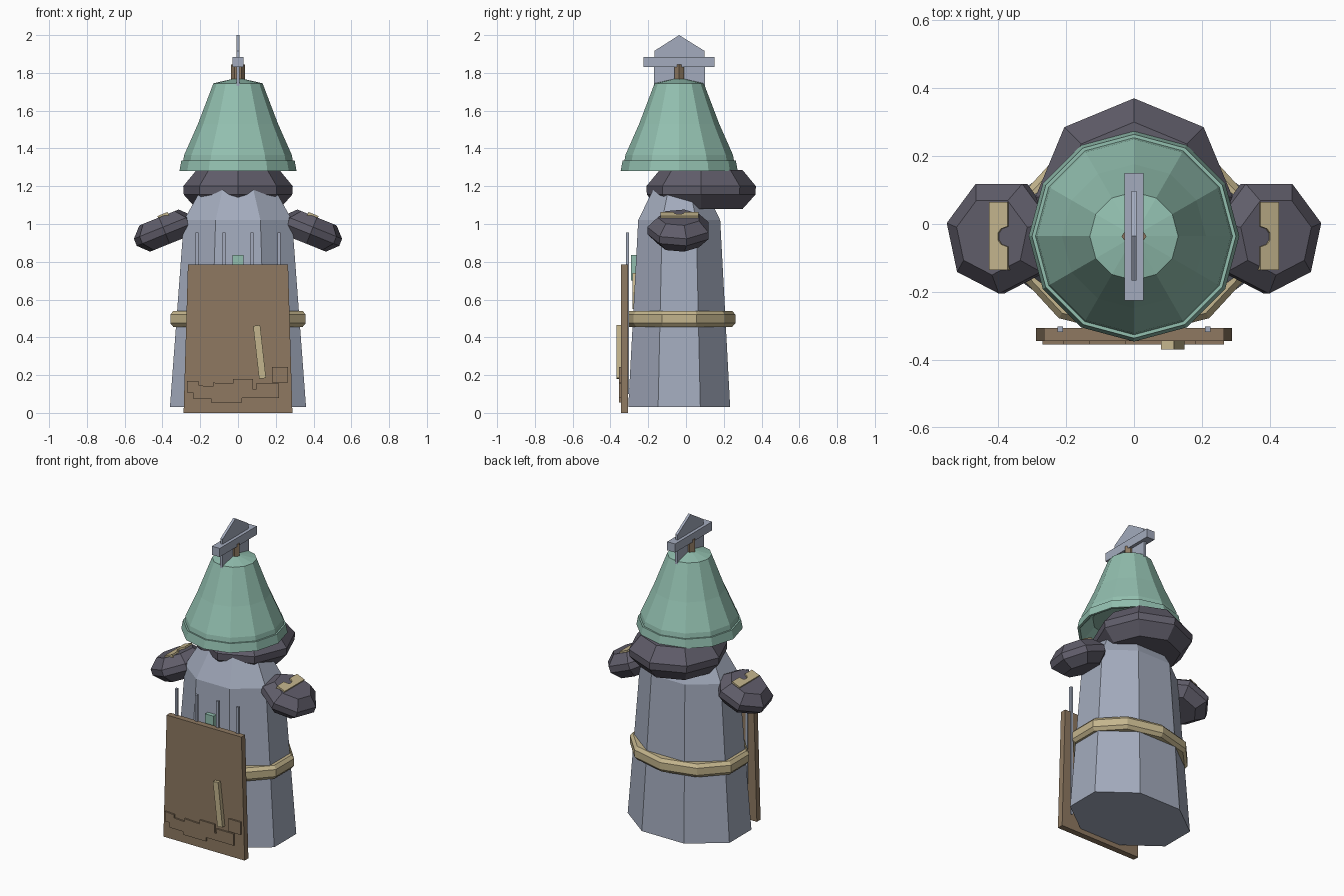
import bpy, bmesh, math
from mathutils import Matrix, Vector

if "Cube" in bpy.data.objects:
    bpy.data.objects.remove(bpy.data.objects["Cube"])


def srgb(r, g, b):
    conv = lambda c: c / 12.92 if c <= 0.04045 else ((c + 0.055) / 1.055) ** 2.4
    return [conv(v / 255) for v in (r, g, b)] + [1.0]


def material(name, *rgb):
    m = bpy.data.materials.new(name)
    m.diffuse_color = srgb(*rgb)
    m.use_nodes = True
    m.node_tree.nodes["Principled BSDF"].inputs["Base Color"].default_value = m.diffuse_color
    return m


STONE = material("stone_grey", 163, 171, 189)
WOOD = material("wood_brown", 142, 121, 97)
TAN = material("tan", 196, 181, 141)
GREEN = material("roof_green", 146, 191, 175)
DARK = material("dark_grey", 96, 93, 106)
CY = -0.036  # depth of the tower axis


def finish(name, bm, mat):
    bmesh.ops.recalc_face_normals(bm, faces=bm.faces)
    mesh = bpy.data.meshes.new(name)
    bm.to_mesh(mesh)
    bm.free()
    mesh.materials.append(mat)
    ob = bpy.data.objects.new(name, mesh)
    bpy.context.collection.objects.link(ob)
    return ob


def lathe(name, rings, n, start, mat, matrix=Matrix(), closed=False):
    """Stack n-sided rings (z, rx, ry) and skin them."""
    bm = bmesh.new()
    loops = []
    for z, rx, ry in rings:
        angles = [math.radians(start) + math.tau * i / n for i in range(n)]
        loops.append([bm.verts.new((rx * math.cos(a), ry * math.sin(a), z)) for a in angles])
    pairs = list(zip(loops, loops[1:]))
    if closed:
        pairs.append((loops[-1], loops[0]))
    else:
        bm.faces.new(loops[0])
        bm.faces.new(loops[-1])
    for a, b in pairs:
        for i in range(n):
            j = (i + 1) % n
            bm.faces.new((a[i], a[j], b[j], b[i]))
    bm.transform(matrix)
    return finish(name, bm, mat)


def prism(name, pts, depth, mat, matrix):
    """Extrude a 2D outline along local z from 0 to depth."""
    bm = bmesh.new()
    face = bm.faces.new([bm.verts.new((x, y, 0)) for x, y in pts])
    ext = bmesh.ops.extrude_face_region(bm, geom=[face])
    moved = [v for v in ext["geom"] if isinstance(v, bmesh.types.BMVert)]
    bmesh.ops.translate(bm, verts=moved, vec=(0, 0, depth))
    bm.transform(matrix)
    return finish(name, bm, mat)


def box(name, lo, hi, mat):
    pts = [(lo[0], lo[1]), (hi[0], lo[1]), (hi[0], hi[1]), (lo[0], hi[1])]
    return prism(name, pts, hi[2] - lo[2], mat, Matrix.Translation((0, 0, lo[2])))


def front_panel(name, pts, y_back, depth, mat):
    """Outline in x,z extruded towards the front."""
    m = Matrix.Translation((0, y_back, 0)) @ Matrix.Rotation(math.pi / 2, 4, "X")
    return prism(name, pts, depth, mat, m)


axis = Matrix.Translation((0, CY, 0))

# Tower body and belt
lathe("tower_body", [(0.03, 0.39, 0.292), (1.02, 0.31, 0.235), (1.22, 0.19, 0.13)],
      8, 22.5, STONE, axis)
lathe("belt", [(0.455, 0.25, 0.2), (0.455, 0.36, 0.28), (0.475, 0.377, 0.298),
               (0.52, 0.377, 0.298), (0.54, 0.36, 0.28), (0.54, 0.25, 0.2)],
      10, 90, TAN, axis, closed=True)

# Dark hood under the roof
lathe("hood", [(1.08, 0.22, 0.22), (1.155, 0.287, 0.287), (1.2, 0.29, 0.29), (1.285, 0.22, 0.22)],
      8, 90, DARK, Matrix.Translation((0, 0.08, 0)))

# Conical roof with rim and hollow underside
lathe("roof", [(z, r, r) for z, r in ((1.36, 0.22), (1.28, 0.295), (1.28, 0.31), (1.335, 0.3),
                                      (1.335, 0.29), (1.365, 0.285), (1.53, 0.212),
                                      (1.745, 0.13), (1.77, 0.02))],
      12, 90, GREEN, axis)

# Roof ornament
lathe("ornament_post", [(1.72, 0.037, 0.03), (1.845, 0.037, 0.03)], 6, 0, WOOD, axis)
box("ornament_plate", (-0.008, -0.17, 1.73), (0.008, 0.1, 1.84), STONE)
box("ornament_bar", (-0.028, -0.225, 1.83), (0.028, 0.15, 1.885), STONE)
side = Matrix(((0, 0, 1, -0.008), (1, 0, 0, 0), (0, 1, 0, 0), (0, 0, 0, 1)))
prism("ornament_gable", [(-0.167, 1.88), (0.097, 1.88), (0.097, 1.917), (-0.036, 2.0),
                         (-0.167, 1.917)], 0.016, STONE, side)

# Hands with a notched strap on top
notch = [(-0.028 + 0.032 * math.sin(math.radians(a)), -0.002 + 0.03 * math.cos(math.radians(a)))
         for a in (180, 140, 110, 70, 40, 0)]
strap = [(0.03, 0.1), (-0.028, 0.1)] + notch[::-1] + [(-0.028, -0.1), (0.03, -0.1)]
for s, label in ((1, "right"), (-1, "left")):
    place = (Matrix.Scale(s, 4, Vector((1, 0, 0))) @ Matrix.Translation((0.39, -0.035, 0.965))
             @ Matrix.Rotation(math.radians(22), 4, "Y"))
    lathe("hand_" + label, [(-0.075, 0.115, 0.115), (-0.02, 0.17, 0.17), (0.02, 0.17, 0.17),
                            (0.075, 0.115, 0.115)], 7, -90, DARK, place)
    prism("hand_strap_" + label, strap, 0.03, TAN, place @ Matrix.Translation((-0.025, 0, 0.055)))

# Front board with bars behind it
front_panel("front_board", [(-0.288, 0), (0.288, 0), (0.265, 0.785), (-0.265, 0.785)],
            -0.306, 0.038, WOOD)
for i, x in enumerate((-0.217, -0.075, 0.075, 0.217)):
    box(f"gate_bar_{i}", (x - 0.008, -0.318, 0.1), (x + 0.008, -0.302, 0.955), STONE)

# Raised planks and tan handle on the board
outline = [(-0.27, 0.17), (-0.206, 0.165), (-0.206, 0.145), (-0.132, 0.14), (-0.132, 0.16),
           (-0.026, 0.155), (-0.026, 0.18), (0.08, 0.18), (0.08, 0.125), (0.095, 0.125),
           (0.095, 0.155), (0.217, 0.155), (0.217, 0.08), (0.02, 0.08), (0.02, 0.055),
           (-0.143, 0.055), (-0.143, 0.075), (-0.238, 0.075), (-0.238, 0.107), (-0.27, 0.107)]
front_panel("plank_patch", outline, -0.34, 0.014, WOOD)
front_panel("corner_patch", [(0.18, 0.162), (0.265, 0.162), (0.265, 0.243), (0.18, 0.243)],
            -0.34, 0.014, WOOD)
front_panel("board_handle", [(0.112, 0.18), (0.148, 0.185), (0.117, 0.465), (0.08, 0.46)],
            -0.34, 0.029, TAN)

# Small green block and tan latch behind the board
box("green_block", (-0.03, -0.29, 0.7), (0.03, -0.25, 0.835), GREEN)
front_panel("latch", [(-0.06, 0.55), (0.06, 0.55), (0.08, 0.64), (0.05, 0.74), (-0.05, 0.74),
                      (-0.08, 0.64)], -0.25, 0.032, TAN)
